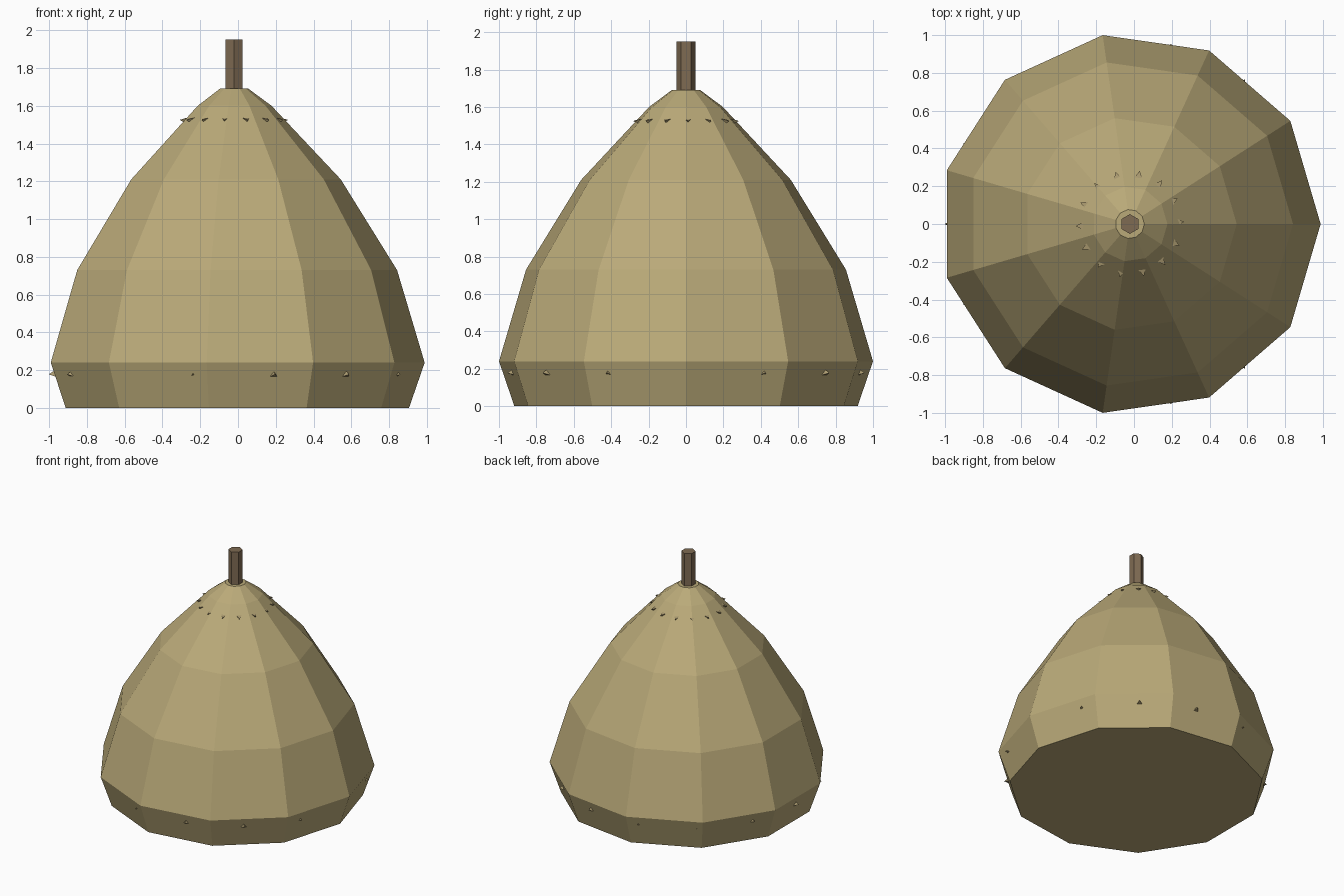
import bpy, bmesh
from math import cos, sin, pi
from mathutils import Matrix, Vector

if "Cube" in bpy.data.objects:
    bpy.data.objects.remove(bpy.data.objects["Cube"])

CX = -0.022


def material(name, rgb):
    m = bpy.data.materials.new(name)
    m.diffuse_color = (*rgb, 1)
    m.use_nodes = True
    m.node_tree.nodes["Principled BSDF"].inputs["Base Color"].default_value = m.diffuse_color
    return m


def finish(name, bm, mat):
    bmesh.ops.recalc_face_normals(bm, faces=bm.faces[:])
    me = bpy.data.meshes.new(name)
    bm.to_mesh(me)
    bm.free()
    me.materials.append(mat)
    ob = bpy.data.objects.new(name, me)
    ob.location.x = CX
    bpy.context.collection.objects.link(ob)
    return ob


def lathe(name, profile, sides, mat, start=0.0):
    bm = bmesh.new()
    rings = [[bm.verts.new((r * cos(start + 2 * pi * i / sides),
                            r * sin(start + 2 * pi * i / sides), z))
              for i in range(sides)] for r, z in profile]
    for a, b in zip(rings, rings[1:]):
        for i in range(sides):
            j = (i + 1) % sides
            bm.faces.new((a[i], a[j], b[j], b[i]))
    bm.faces.new(rings[0][::-1])
    bm.faces.new(rings[-1])
    return finish(name, bm, mat)


def straw_ring(name, count, tip_r, z, size, depth, drop, up, start, mat):
    # three-sided straw ends, mostly buried in the stack
    bm = bmesh.new()
    for k in range(count):
        a = start + 2 * pi * k / count
        tip = Vector((tip_r, 0, z - drop))
        base = [Vector((tip_r - depth, size * cos(t), z + size * sin(t)))
                for t in (up * pi / 2 + 2 * pi * i / 3 for i in range(3))]
        rot = Matrix.Rotation(a, 3, 'Z')
        t, *b = [bm.verts.new(rot @ p) for p in [tip] + base]
        bm.faces.new(b)
        for i in range(3):
            bm.faces.new((b[i], b[(i + 1) % 3], t))
    return finish(name, bm, mat)


hay = material("hay", (0.49, 0.40, 0.19))
dark_hay = material("dark_hay", (0.40, 0.32, 0.16))
wood = material("wood", (0.21, 0.145, 0.085))

# main stack, eleven flat sides
lathe("hay_stack", [(0.927, 0), (1.01, 0.24), (0.864, 0.73), (0.566, 1.21),
                    (0.199, 1.6), (0.077, 1.69)], 11, hay)
# centre pole
lathe("centre_pole", [(0.052, 1.5), (0.052, 1.95)], 6, wood, pi / 2)
# loose straw ends at the foot and below the crown
straw_ring("lower_straw", 14, 0.98, 0.178, 0.04, 0.06, 0.0, 1, 0.0, dark_hay)
straw_ring("upper_straw", 14, 0.287, 1.525, 0.035, 0.06, 0.0, -1, 0.04, dark_hay)
